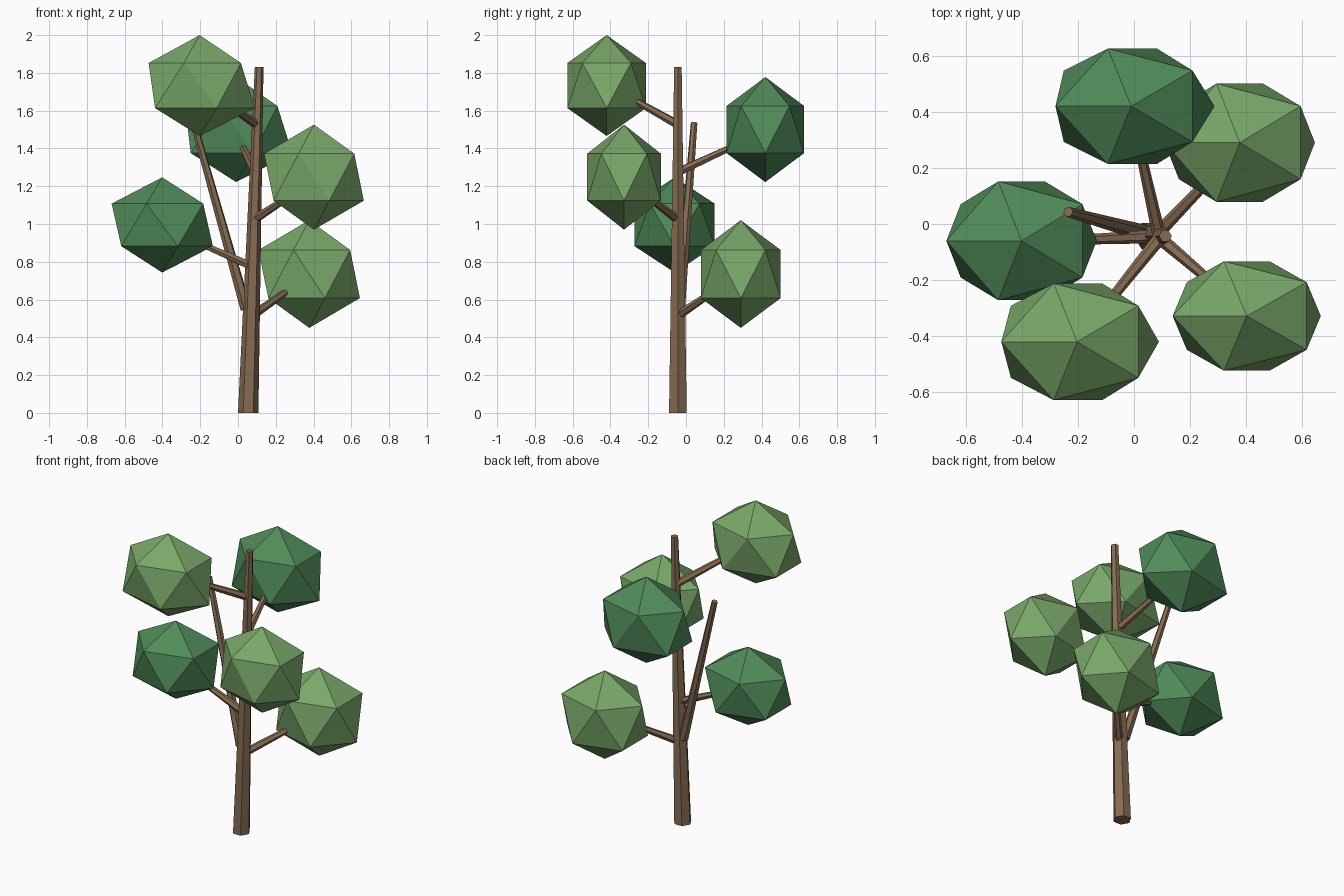
import bpy, bmesh
from math import pi
from mathutils import Vector, Matrix

if "Cube" in bpy.data.objects:
    bpy.data.objects.remove(bpy.data.objects["Cube"])


def material(name, rgb):
    m = bpy.data.materials.new(name)
    m.diffuse_color = (*rgb, 1)
    m.use_nodes = True
    m.node_tree.nodes["Principled BSDF"].inputs["Base Color"].default_value = m.diffuse_color
    return m


BARK = material("bark", (0.24, 0.15, 0.085))
LIGHT = material("light_leaf", (0.19, 0.39, 0.14))
DARK = material("dark_leaf", (0.08, 0.26, 0.10))


def add_object(name, bm, mat):
    mesh = bpy.data.meshes.new(name)
    bm.to_mesh(mesh)
    bm.free()
    mesh.materials.append(mat)
    obj = bpy.data.objects.new(name, mesh)
    bpy.context.collection.objects.link(obj)


def limb(name, start, end, r1, r2, level_ends=False):
    """Tapered six-sided limb; level_ends keeps its end caps horizontal."""
    a, b = Vector(start), Vector(end)
    d = b - a
    bm = bmesh.new()
    bmesh.ops.create_cone(bm, cap_ends=True, segments=6, radius1=r1, radius2=r2, depth=d.length,
                          matrix=Matrix.Rotation(pi / 2, 4, 'Z'))
    if level_ends:
        for v in bm.verts:
            t = 0 if v.co.z < 0 else 1
            v.co = a + d * t + Vector((v.co.x, v.co.y, 0))
    else:
        turn = d.to_track_quat('Z', 'Y').to_matrix().to_4x4()
        bm.transform(Matrix.Translation((a + b) / 2) @ turn)
    add_object(name, bm, BARK)


def leaf_clump(name, centre, half, mat, skirt=1.0):
    """Icosahedron stretched to half extents; skirt widens its lower ring in x."""
    bm = bmesh.new()
    bmesh.ops.create_icosphere(bm, subdivisions=1, radius=1)
    bm.transform(Matrix.Rotation(pi, 4, 'Z'))
    for v in bm.verts:
        x = v.co.x * (skirt if v.co.z < 0 else 1)
        v.co = Vector(centre) + Vector((x * half[0] / 0.894, v.co.y * half[1] / 0.851, v.co.z * half[2]))
    add_object(name, bm, mat)


# Trunk and second leader
limb("trunk", (0.054, -0.043, 0), (0.112, -0.043, 1.83), 0.054, 0.023, True)
limb("side_leader", (0.042, -0.034, 0.55), (-0.235, 0.043, 1.535), 0.03, 0.018)

# Branches, each ending inside its leaf clump
branches = [
    ("back_right", (0.075, -0.043, 0.515), (0.29, 0.18, 0.665)),
    ("left", (0.065, -0.045, 0.78), (-0.22, -0.057, 0.905)),
    ("front_right", (0.08, -0.04, 1.02), (0.28, -0.21, 1.15)),
    ("back", (0.09, -0.043, 1.275), (0.018, 0.28, 1.425)),
    ("front_left", (0.10, -0.04, 1.525), (-0.10, -0.29, 1.665)),
]
for name, start, end in branches:
    limb(name + "_branch", start, end, 0.024, 0.017)

# Leaf clumps
leaf_clump("back_right_leaves", (0.377, 0.29, 0.735), (0.268, 0.211, 0.285), LIGHT)
leaf_clump("left_leaves", (-0.401, -0.06, 0.995), (0.268, 0.212, 0.252), DARK)
leaf_clump("front_right_leaves", (0.402, -0.328, 1.248), (0.264, 0.195, 0.278), LIGHT)
leaf_clump("back_leaves", (-0.01, 0.42, 1.5), (0.27, 0.206, 0.278), DARK, 1.1)
leaf_clump("front_left_leaves", (-0.203, -0.42, 1.733), (0.27, 0.208, 0.267), LIGHT, 1.08)
